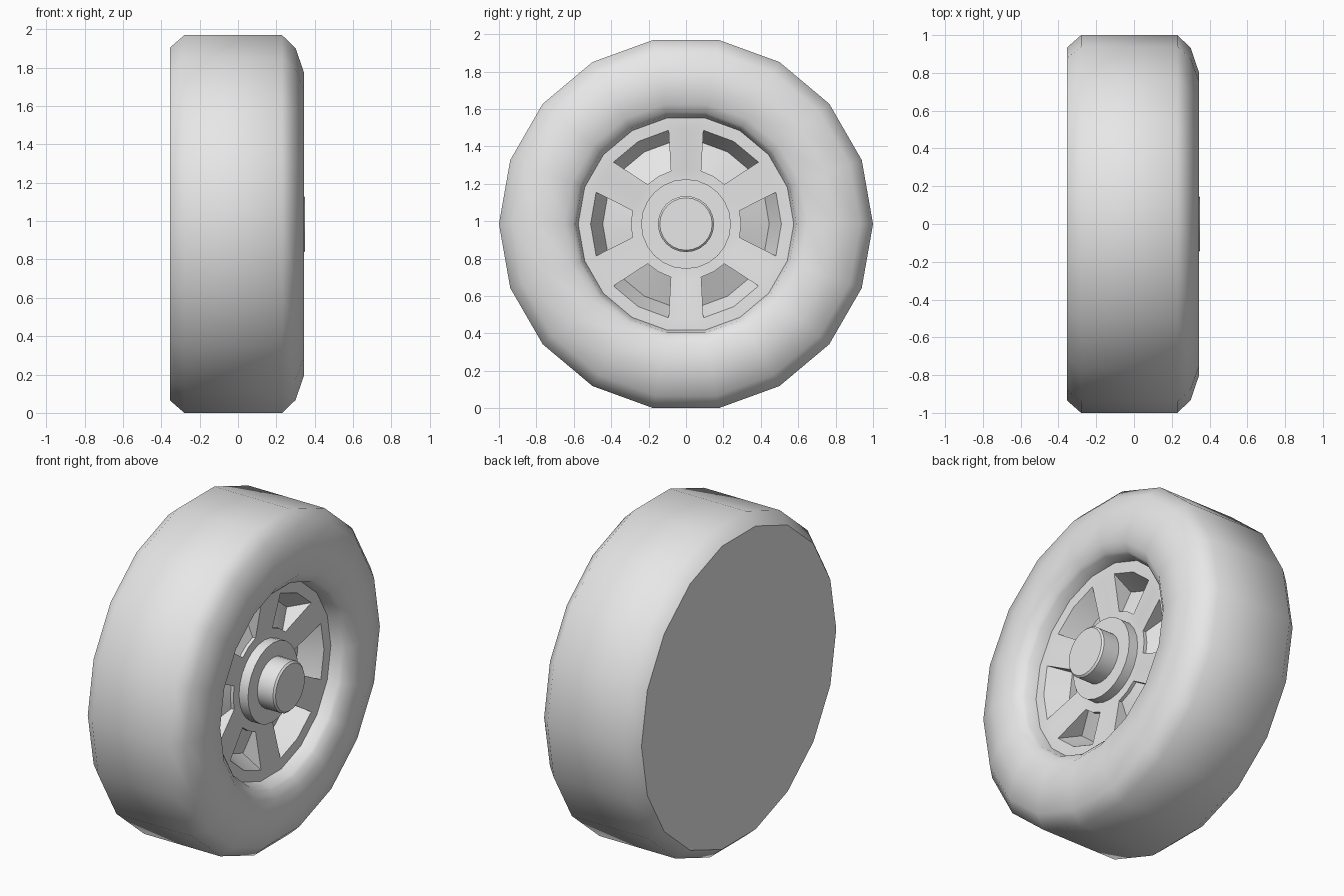
import bpy, bmesh
from math import sin, cos, radians, pi

cube = bpy.data.objects.get("Cube")
if cube:
    bpy.data.objects.remove(cube)

HUB_Z = cos(radians(10))          # the 18-sided tyre rests on a flat side

grey = bpy.data.materials.new("light_grey")
grey.use_nodes = True
grey.diffuse_color = (0.8, 0.8, 0.8, 1)
grey.node_tree.nodes["Principled BSDF"].inputs["Base Color"].default_value = (0.8, 0.8, 0.8, 1)


def polar(x, r, deg):
    """Point on the wheel: x along the axle, r and angle around it."""
    a = radians(deg)
    return (x, r * cos(a), HUB_Z + r * sin(a))


def finish(name, bm, angle):
    bmesh.ops.remove_doubles(bm, verts=bm.verts, dist=0.0005)
    bmesh.ops.recalc_face_normals(bm, faces=bm.faces)
    mesh = bpy.data.meshes.new(name)
    bm.to_mesh(mesh)
    bm.free()
    mesh.materials.append(grey)
    ob = bpy.data.objects.new(name, mesh)
    bpy.context.collection.objects.link(ob)
    bpy.ops.object.select_all(action='DESELECT')
    ob.select_set(True)
    bpy.context.view_layer.objects.active = ob
    bpy.ops.object.shade_smooth_by_angle(angle=radians(angle))
    return ob


def lathe(name, profile, sides, angle, caps=(True, True)):
    """Turn an (x, radius) profile around the axle, with optional end caps."""
    bm = bmesh.new()
    rings = [[bm.verts.new(polar(x, r, 360 * i / sides)) for i in range(sides)]
             for x, r in profile]
    for a, b in zip(rings, rings[1:]):
        for i in range(sides):
            j = (i + 1) % sides
            bm.faces.new((a[i], a[j], b[j], b[i]))
    for ring, cap in zip((rings[0], rings[-1]), caps):
        if cap:
            bm.faces.new(ring)
    return finish(name, bm, angle)


# Tyre: closed back, rounded tread shoulders, lip stepping in to the rim
lathe("tyre", [(-0.355, 0.934), (-0.28, 1.0), (0.23, 1.0), (0.30, 0.932),
               (0.345, 0.80), (0.335, 0.65), (0.30, 0.605), (0.285, 0.59),
               (0.20, 0.572)],
      18, 47, (True, False))

# Rim: flat outer ring, six sloping spokes and six sunken windows
RING_X, SPOKE_X, FLOOR_X = 0.22, 0.175, 0.09
FLAT = cos(radians(10))           # radius factor at the middle of a flat side
bm = bmesh.new()


def face(*points):
    bm.faces.new([bm.verts.new(p) for p in points])


for k in range(6):
    for side in (-1, 1):
        def at(x, r, deg):
            return polar(x, r, 60 * k + side * deg)
        edge_mid, edge_corner = at(RING_X, 0.58, 0), at(RING_X, 0.58, 20)
        edge_end = at(RING_X, 0.58 * FLAT, 30)
        top_mid, top_corner = at(RING_X, 0.51, 0), at(RING_X, 0.51, 19.5)
        top_end = at(RING_X, 0.51 * FLAT, 30)
        hub_mid, hub_corner, hub_end = (at(SPOKE_X, 0.295, d) for d in (0, 14, 30))
        low_mid, low_corner = (at(SPOKE_X - 0.02, 0.295, d) for d in (0, 14))
        floor_mid, floor_corner = (at(FLOOR_X, 0.445, d) for d in (0, 19.5))
        face(edge_mid, edge_corner, top_corner, top_mid)          # outer ring
        face(edge_corner, edge_end, top_end, top_corner)
        face(top_corner, top_end, hub_end, hub_corner)            # half a spoke
        face(top_mid, top_corner, floor_corner, floor_mid)        # window outer wall
        face(floor_mid, floor_corner, low_corner, low_mid)        # window floor
        face(top_corner, hub_corner, low_corner, floor_corner)    # window side
        face(hub_mid, hub_corner, low_corner, low_mid)            # window inner step
        face(at(SPOKE_X, 0.22, 0), at(SPOKE_X, 0.22, 14), hub_corner, hub_mid)
        face(at(SPOKE_X, 0.22, 14), at(SPOKE_X, 0.22, 30), hub_end, hub_corner)
rim = finish("rim", bm, 20)
# the open sheet must face out of the wheel
if sum(p.normal.x * p.area for p in rim.data.polygons) < 0:
    rim.data.flip_normals()

# Hub boss and axle
lathe("hub_boss", [(0.10, 0.24), (0.235, 0.24), (0.235, 0.20)], 24, 30)
lathe("axle", [(0.15, 0.15), (0.34, 0.15), (0.35, 0.14)], 24, 30)
